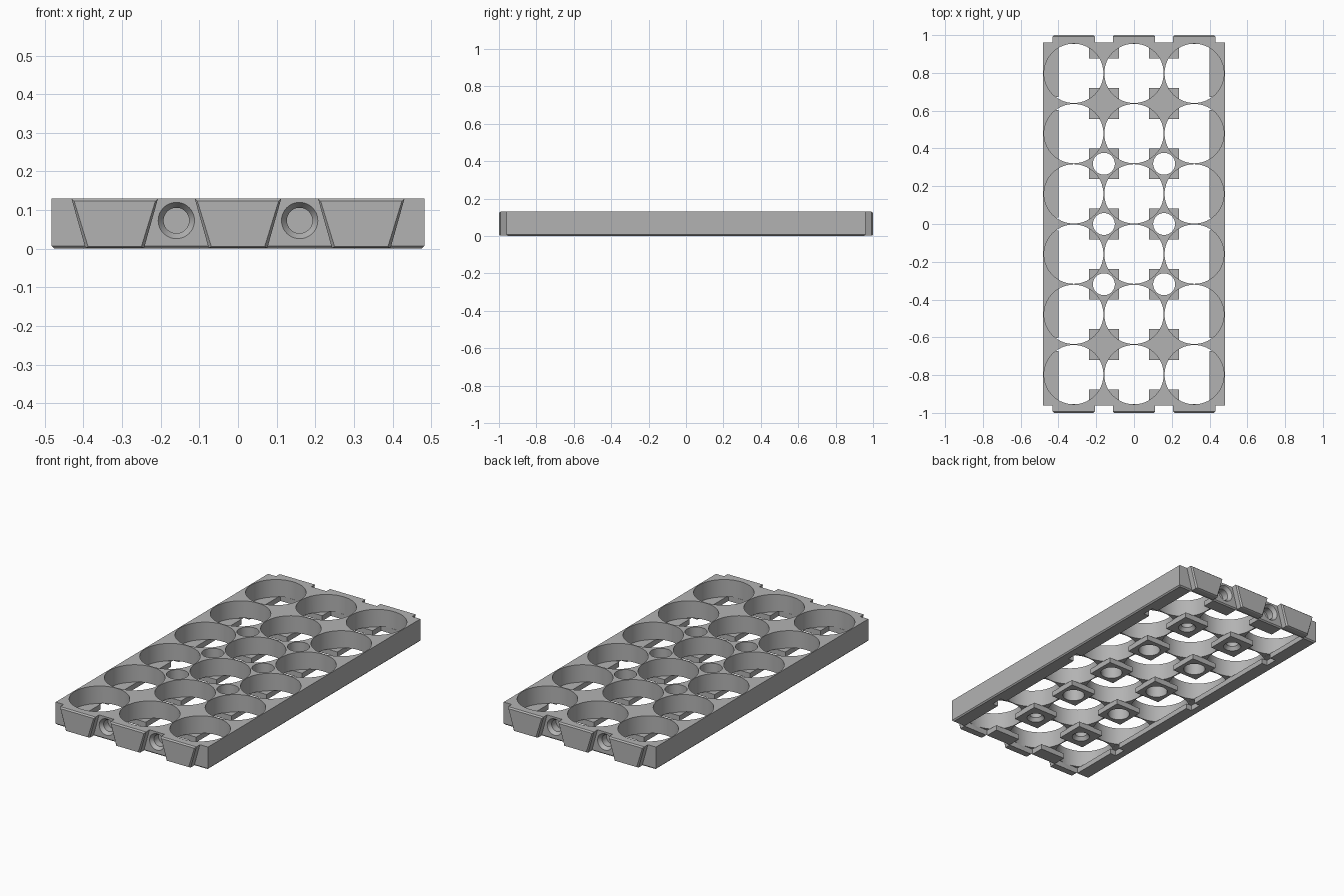
import bpy, bmesh, math
from mathutils import Matrix, Vector

if "Cube" in bpy.data.objects:
    bpy.data.objects.remove(bpy.data.objects["Cube"])

P = 0.319            # cell pitch
H = 0.13             # tray height
YE = 0.96            # end wall position
XS = [-P, 0, P]
YS = [P * (i - 2.5) for i in range(6)]

grey = bpy.data.materials.new("plain grey")
grey.diffuse_color = (0.45, 0.45, 0.45, 1)
grey.use_nodes = True
grey.node_tree.nodes["Principled BSDF"].inputs["Base Color"].default_value = grey.diffuse_color


def make(name, bm):
    bmesh.ops.recalc_face_normals(bm, faces=bm.faces)
    me = bpy.data.meshes.new(name)
    bm.to_mesh(me)
    bm.free()
    me.materials.append(grey)
    ob = bpy.data.objects.new(name, me)
    bpy.context.collection.objects.link(ob)
    return ob


def box(bm, x0, x1, y0, y1, z0, z1):
    m = Matrix.Translation(((x0 + x1) / 2, (y0 + y1) / 2, (z0 + z1) / 2))
    m = m @ Matrix.Diagonal((x1 - x0, y1 - y0, z1 - z0, 1))
    return bmesh.ops.create_cube(bm, size=1, matrix=m)


def lathe(bm, origin, direction, rings, n=48):
    """Closed round solid from (distance, radius) rings along a direction."""
    rot = Vector((0, 0, 1)).rotation_difference(Vector(direction)).to_matrix()
    loops = []
    for d, r in rings:
        loops.append([bm.verts.new(Vector(origin) + rot @ Vector(
            (r * math.cos(2 * math.pi * k / n), r * math.sin(2 * math.pi * k / n), d)))
            for k in range(n)])
    for a, b in zip(loops, loops[1:]):
        for k in range(n):
            bm.faces.new((a[k], a[(k + 1) % n], b[(k + 1) % n], b[k]))
    bm.faces.new(loops[0])
    bm.faces.new(loops[-1])


# tray body with chamfered bottom edges
bm = bmesh.new()
box(bm, -0.482, 0.482, -YE, YE, 0, H)
bottom = [e for e in bm.edges if all(v.co.z < 0.01 for v in e.verts)]
bmesh.ops.bevel(bm, geom=bottom, offset=0.007, segments=1, affect='EDGES')
tray = make("cell_tray", bm)

cutters = []

# round cell pockets, open at the top
bm = bmesh.new()
for x in XS:
    for y in YS:
        lathe(bm, (x, y, 0.03), (0, 0, 1), [(0, 0.157), (0.2, 0.157)], 72)
cutters.append(make("pocket_cutter", bm))

# strip channels underneath, lengthwise then crosswise
bm = bmesh.new()
for x in XS:
    box(bm, x - 0.08, x + 0.08, -0.953, 0.953, -0.05, 0.032)
cutters.append(make("long_channel_cutter", bm))
bm = bmesh.new()
for y in YS:
    box(bm, -0.3985, 0.3985, y - 0.078, y + 0.078, -0.05, 0.0315)
cutters.append(make("cross_channel_cutter", bm))

# small notches in the side rails
bm = bmesh.new()
for s in (-1, 1):
    for y in (-2 * P, 0, 2 * P):
        a, b = sorted((s * 0.39, s * 0.435))
        box(bm, a, b, y - 0.035, y + 0.035, -0.05, 0.031)
cutters.append(make("rail_notch_cutter", bm))

# through holes in the middle, countersunk blind holes below and in the ends
bm = bmesh.new()
sink = [(-0.01, 0.047), (0.0, 0.047), (0.02, 0.033), (0.06, 0.033)]
for x in (-P / 2, P / 2):
    for y in (-P, 0, P):
        lathe(bm, (x, y, -0.05), (0, 0, 1), [(0, 0.058), (0.3, 0.058)])
    for s in (-1, 1):
        lathe(bm, (x, s * 2 * P, 0), (0, 0, 1), sink)
        lathe(bm, (x, s * YE, 0.073), (0, -s, 0), sink)
cutters.append(make("hole_cutter", bm))

for c in cutters:
    c.hide_render = True
    m = tray.modifiers.new(c.name, 'BOOLEAN')
    m.operation = 'DIFFERENCE'
    m.solver = 'EXACT'
    m.object = c
bpy.context.view_layer.update()
dg = bpy.context.evaluated_depsgraph_get()
result = bpy.data.meshes.new_from_object(tray.evaluated_get(dg))
tray.modifiers.clear()
tray.data = result
for c in cutters:
    bpy.data.objects.remove(c)

# wedge-shaped tabs on both ends, with a chamfered face
for s, side in ((-1, "front"), (1, "back")):
    for i, x in enumerate(XS):
        bm = bmesh.new()
        loops = []
        for y, d in ((0.957, 0), (0.992, 0), (1.0, 0.007)):
            prof = [(-0.112 + d, H - d), (0.112 - d, H - d),
                    (0.076 - d, 0.002 + d / 2), (-0.076 + d, 0.002 + d / 2)]
            loops.append([bm.verts.new((x + px, s * y, pz)) for px, pz in prof])
        for a, b in zip(loops, loops[1:]):
            for k in range(4):
                bm.faces.new((a[k], a[(k + 1) % 4], b[(k + 1) % 4], b[k]))
        bm.faces.new(loops[0])
        bm.faces.new(loops[-1])
        make(f"{side}_tab_{i + 1}", bm)

# smooth round walls, sharp edges
bpy.ops.object.select_all(action='DESELECT')
tray.select_set(True)
bpy.context.view_layer.objects.active = tray
bpy.ops.object.shade_smooth_by_angle(angle=math.radians(25))
